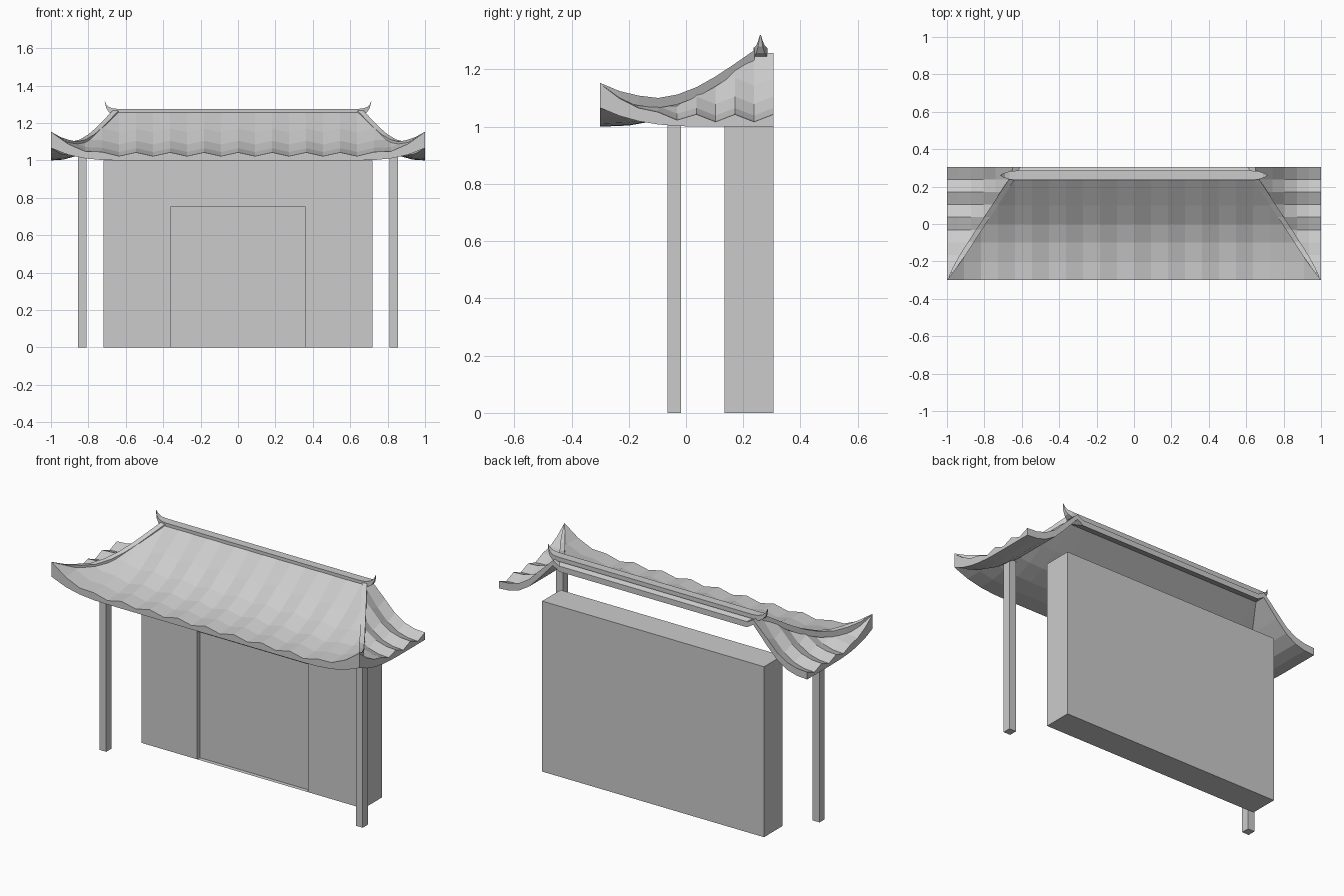
import bpy, bmesh, math
from mathutils import Vector

if "Cube" in bpy.data.objects:
    bpy.data.objects.remove(bpy.data.objects["Cube"], do_unlink=True)

# Roof slope: (distance in from the eave, height)
PROFILE = [(0, 1.033), (.1, 1.037), (.2, 1.055), (.3, 1.095),
           (.4, 1.16), (.54, 1.26), (.605, 1.235)]
EAVE, BACK = -0.3, 0.305
HIP_TOP = Vector((0.65, 0.24, 0))
SIDE_SCALE = 0.54 / 0.35
STEP = 2 / 22
SIDE_STEP = (BACK - EAVE) / 9


def finish(bm, name):
    bmesh.ops.recalc_face_normals(bm, faces=bm.faces)
    mesh = bpy.data.meshes.new(name)
    bm.to_mesh(mesh)
    bm.free()
    ob = bpy.data.objects.new(name, mesh)
    bpy.context.collection.objects.link(ob)
    return ob


def add_box(bm, lo, hi):
    verts = bmesh.ops.create_cube(bm, size=1)["verts"]
    for v in verts:
        v.co = Vector([lo[i] if v.co[i] < 0 else hi[i] for i in range(3)])


def loft(rings, name):
    bm = bmesh.new()
    loops = [[bm.verts.new(p) for p in ring] for ring in rings]
    for a, b in zip(loops, loops[1:]):
        for i in range(len(a)):
            j = (i + 1) % len(a)
            bm.faces.new((a[i], a[j], b[j], b[i]))
    bm.faces.new(loops[0])
    bm.faces.new(loops[-1])
    return finish(bm, name)


def slope(d):
    for (d0, z0), (d1, z1) in zip(PROFILE, PROFILE[1:]):
        if d <= d1 + 1e-6:
            return z0 + (z1 - z0) * (d - d0) / (d1 - d0)
    return PROFILE[-1][1]


def front_lift(x):
    return 0.12 * max(0, (abs(x) - 0.6) / 0.4) ** 3


def side_lift(y):
    return 0.12 * max(0, (0.1 - y) / 0.4) ** 3


def front_top(x, y):
    d, lift = y - EAVE, front_lift(x)
    wave = 0.01 * math.cos(math.pi * x / STEP) if d < 0.5 else 0
    return slope(d) + lift + wave * max(0, 1 - lift / 0.03)


def front_under(x, y):
    return slope(y - EAVE) - 0.033 + 0.55 * front_lift(x)


def side_top(x, y):
    d, lift = (1 - abs(x)) * SIDE_SCALE, side_lift(y)
    wave = 0.013 * math.cos(math.pi * (BACK - y) / SIDE_STEP) if d < 0.5 else 0
    return slope(d) + lift + wave * max(0, 1 - lift / 0.03) - 0.003


def side_under(x, y):
    return slope((1 - abs(x)) * SIDE_SCALE) - 0.033 + 0.55 * side_lift(y)


def roof_panel(name, xs, ys, top, under, cuts):
    """Grid trimmed along the hips, then thickened down to the underside."""
    bm = bmesh.new()
    grid = [[bm.verts.new((x, y, top(x, y))) for y in ys] for x in xs]
    for a, b in zip(grid, grid[1:]):
        for j in range(len(ys) - 1):
            bm.faces.new((a[j], b[j], b[j + 1], a[j + 1]))
    for co, no in cuts:
        bmesh.ops.bisect_plane(bm, geom=bm.verts[:] + bm.edges[:] + bm.faces[:],
                               plane_co=co, plane_no=no, clear_outer=True)
    new = bmesh.ops.extrude_face_region(bm, geom=bm.faces[:], use_keep_orig=True)
    for v in new["geom"]:
        if isinstance(v, bmesh.types.BMVert):
            v.co.z = under(v.co.x, v.co.y)
    return finish(bm, name)


# Front roof slope, with the short fall behind the ridge
hip_cuts = [(Vector((s * HIP_TOP.x, HIP_TOP.y, 0)), Vector((s * 0.54, 0.35, 0)))
            for s in (1, -1)]
rows = [EAVE + d for d, z in PROFILE]
roof_panel("front_roof", [-1 + i * STEP for i in range(23)], rows,
           front_top, front_under, hip_cuts)

# Side roof slopes and the hip ribs over their joints
for s, label in ((1, "left"), (-1, "right")):
    co, no = hip_cuts[0 if s == 1 else 1]
    roof_panel(label + "_roof", [s * (1 - d / SIDE_SCALE) for d, z in PROFILE],
               [EAVE + i * SIDE_STEP for i in range(10)],
               side_top, side_under, [(co, -no)])
    rings = []
    for i in range(9):
        t = i / 8
        x, y = 1 - 0.35 * t, EAVE + 0.54 * t
        z = slope(y - EAVE) + front_lift(x) + 0.008 * min(1, t * 4)
        w = 0.03 * min(1, t * 5) + 0.002
        out = min(1, x + w * 0.6)
        rings.append([(s * (x - w * 0.4), y, z), (s * out, y, z),
                      (s * out, y, z - 0.035), (s * (x - w * 0.4), y, z - 0.035)])
    loft(rings, label + "_hip_rib")

# Ridge beam with upturned ends: x, bottom, top, half depth
ends = [(.63, 1.25, 1.275, .025), (.665, 1.245, 1.277, .022),
        (.69, 1.258, 1.285, .014), (.705, 1.28, 1.3, .008), (.713, 1.318, 1.32, .002)]
beam = [(-x, b, t, w) for x, b, t, w in reversed(ends)] + ends
loft([[(x, .26 - w, b), (x, .26 + w, b), (x, .26 + w, t), (x, .26 - w, t)]
      for x, b, t, w in beam], "ridge_beam")

# Wall with a recessed doorway
bm = bmesh.new()
add_box(bm, (-.72, .135, 0), (.72, BACK, 1))
front = [f for f in bm.faces if f.calc_center_median().y < 0.14]
for co, no in (((-.36, 0, 0), (1, 0, 0)), ((.36, 0, 0), (1, 0, 0)), ((0, 0, .75), (0, 0, 1))):
    bmesh.ops.bisect_plane(bm, geom=bm.verts[:] + bm.edges[:] + bm.faces[:],
                           plane_co=co, plane_no=no)
door = [f for f in bm.faces if f.calc_center_median().y < 0.14
        and abs(f.calc_center_median().x) < 0.1 and f.calc_center_median().z < 0.7]
door = bmesh.ops.extrude_discrete_faces(bm, faces=door)["faces"]
bmesh.ops.translate(bm, verts=door[0].verts[:], vec=(0, 0.025, 0))
finish(bm, "wall")

# Porch posts
for s, label in ((1, "left"), (-1, "right")):
    bm = bmesh.new()
    xs = sorted((s * 0.81, s * 0.855))
    add_box(bm, (xs[0], -.065, 0), (xs[1], -.017, 1.05))
    finish(bm, label + "_post")
